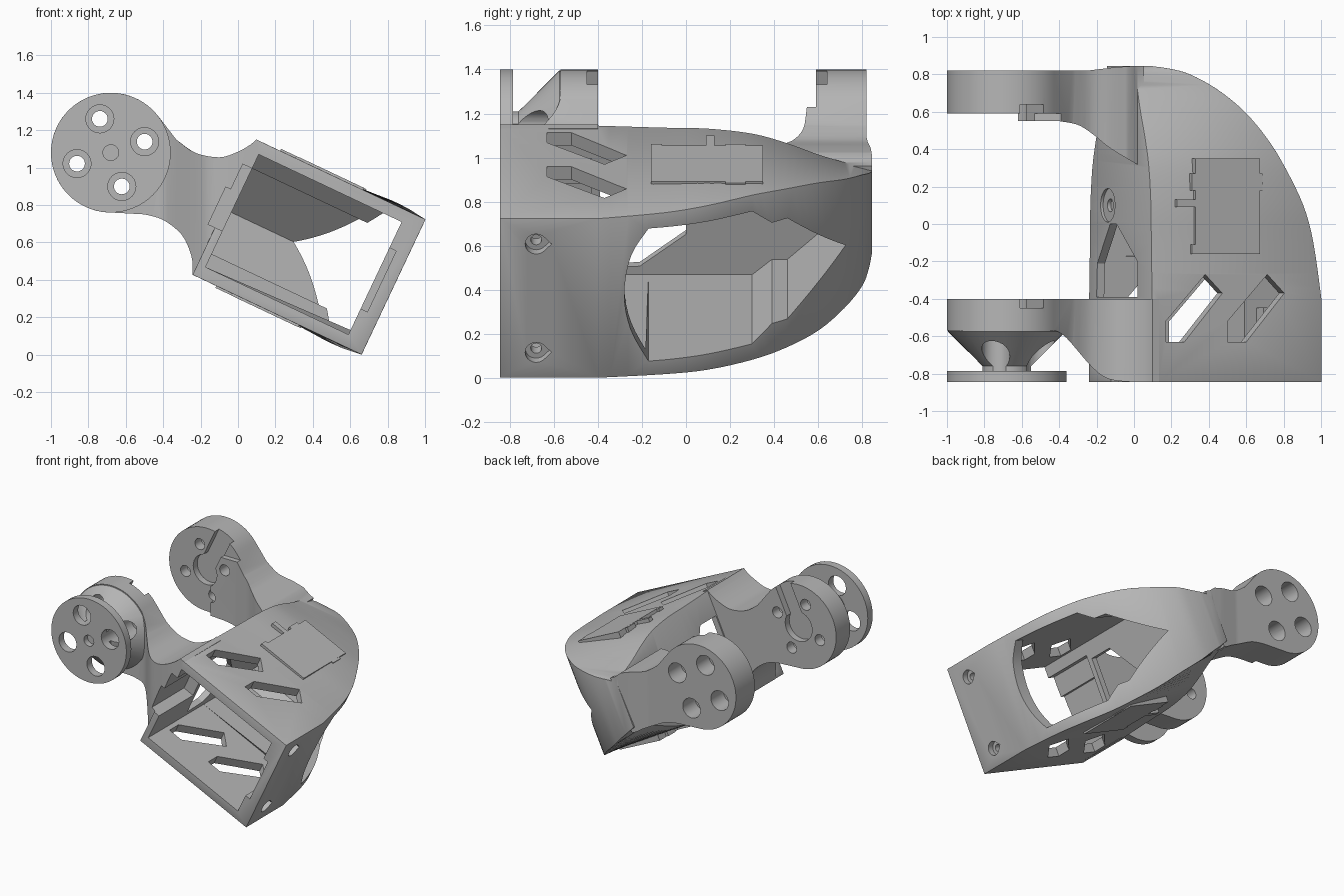
import bpy, bmesh
from math import sin, cos, radians
from mathutils import Vector

cube = bpy.data.objects.get("Cube")
if cube:
    bpy.data.objects.remove(cube)

grey = bpy.data.materials.new("printed_grey")
grey.use_nodes = True
grey.diffuse_color = (0.47, 0.47, 0.47, 1)
grey.node_tree.nodes["Principled BSDF"].inputs["Base Color"].default_value = (0.47, 0.47, 0.47, 1)


# Tilted sleeve frame: u runs across, y along, v through its height
def tilt(u, y, v):
    return Vector((0.38 + 0.904 * u + 0.427 * v, y, 0.575 - 0.427 * u + 0.904 * v))


def along_u(y, v, t):
    return tilt(t, y, v)


def along_v(u, y, t):
    return tilt(u, y, t)


def along_y(x, z, t):
    return Vector((x, t, z))


def along_z(x, y, t):
    return Vector((x, y, t))


def loft(name, rings):
    bm = bmesh.new()
    rows = [[bm.verts.new(p) for p in ring] for ring in rings]
    n = len(rows[0])
    for a, b in zip(rows, rows[1:]):
        for i in range(n):
            bm.faces.new((a[i], a[(i + 1) % n], b[(i + 1) % n], b[i]))
    bm.faces.new(rows[0][::-1])
    bm.faces.new(rows[-1])
    bmesh.ops.recalc_face_normals(bm, faces=bm.faces)
    mesh = bpy.data.meshes.new(name)
    bm.to_mesh(mesh)
    bm.free()
    mesh.materials.append(grey)
    obj = bpy.data.objects.new(name, mesh)
    bpy.context.collection.objects.link(obj)
    return obj


def prism(name, pts, axis, t0, t1):
    return loft(name, [[axis(a, b, t) for a, b in pts] for t in (t0, t1)])


def box(name, u0, u1, y0, y1, v0, v1):
    return prism(name, [(u0, y0), (u1, y0), (u1, y1), (u0, y1)], along_v, v0, v1)


def arc(ca, cb, r, start=0, end=360, n=32):
    full = end - start == 360
    steps = n if full else n + 1
    angles = [radians(start + (end - start) * i / n) for i in range(steps)]
    return [(ca + r * cos(t), cb + r * sin(t)) for t in angles]


def smooth(pts, steps=4):
    # Catmull-Rom curve through the points
    p = [Vector(q) for q in [pts[0]] + pts + [pts[-1]]]
    out = []
    for a, b, c, d in zip(p, p[1:], p[2:], p[3:]):
        for i in range(steps):
            t = i / steps
            out.append(0.5 * (2 * b + (c - a) * t + (2 * a - 5 * b + 4 * c - d) * t * t
                              + (3 * b - a - 3 * c + d) * t ** 3))
    return [tuple(q) for q in out] + [pts[-1]]


def apply(obj, mod):
    bpy.context.view_layer.objects.active = obj
    bpy.ops.object.modifier_apply(modifier=mod.name)


def combine(obj, other, operation):
    mod = obj.modifiers.new("combine", 'BOOLEAN')
    mod.operation = operation
    mod.solver = 'EXACT'
    mod.object = other
    apply(obj, mod)
    bpy.data.objects.remove(other)


def cut(obj, other):
    combine(obj, other, 'DIFFERENCE')


# Sleeve body, symmetric in v: y, right edge, left half height, right half height
sections = [(-0.845, 0.5, 0.4, 0.4)] + smooth([Vector(q) for q in (
    (-0.4, 0.5, 0.395, 0.4), (-0.1, 0.45, 0.385, 0.406), (0.1, 0.387, 0.38, 0.413),
    (0.3, 0.28, 0.355, 0.414), (0.45, 0.185, 0.31, 0.4), (0.6, 0.06, 0.25, 0.372),
    (0.72, -0.08, 0.21, 0.324), (0.8, -0.22, 0.185, 0.28), (0.83, -0.32, 0.175, 0.24),
    (0.845, -0.42, 0.17, 0.205))])
bracket = loft("bracket", [[tilt(-0.5, y, -hl), tilt(r, y, -hr), tilt(r, y, hr), tilt(-0.5, y, hl)]
                           for y, r, hl, hr in sections])
bevel = bracket.modifiers.new("soft_edges", 'BEVEL')
bevel.width, bevel.segments, bevel.angle_limit = 0.012, 2, radians(55)
apply(bracket, bevel)

# Hollow interior, and the stepped cavity that breaks out through the curved wall
cut(bracket, box("hollow", -0.455, 0.39, -0.9, -0.1, -0.333, 0.333))
cavity = smooth([(-0.17, 0.333), (-0.25, 0.2), (-0.28, 0.01), (-0.25, -0.17), (-0.17, -0.333)])
cavity += [(0.3, -0.333), (0.39, -0.256), (0.46, -0.256), (0.725, -0.01),
           (0.46, 0.25), (0.39, 0.25), (0.3, 0.333)]
cut(bracket, prism("cavity", cavity, along_u, -0.455, 0.7))

# Arms: side profile intersected with a plan profile
hub_x, hub_z, hub_r = -0.68, 1.08, 0.32


def arm(name, half, low, high, plan):
    inner = [tilt(u, 0, v) for u, v in ((-0.5, -half), (-0.46, -half), (-0.46, half), (-0.5, half))]
    side = (arc(hub_x, hub_z, hub_r, 38, 270, 48) + smooth(low)
            + [(p.x, p.z) for p in inner] + smooth(high))
    obj = prism(name, side, along_y, -0.95, 0.95)
    combine(obj, prism("plan", plan, along_z, 0, 1.6), 'INTERSECT')
    return obj


front_plan = ([(0.15, -0.4), (-1.05, -0.4), (-1.05, -0.57)]
              + smooth([(-0.42, -0.57), (-0.36, -0.61), (-0.22, -0.77), (-0.13, -0.83), (0, -0.845)])
              + [(0.15, -0.845)])
back_plan = ([(-0.62, 0.59), (-1.05, 0.59), (-1.05, 0.82), (-0.25, 0.82), (-0.1, 0.838), (0, 0.845),
              (0.15, 0.845), (0.15, 0.28)]
             + smooth([(0.05, 0.3), (-0.12, 0.4), (-0.22, 0.48), (-0.3, 0.53), (-0.4, 0.55)])
             + [(-0.62, 0.55)])
front_low = [(-0.5, 0.75), (-0.4, 0.72), (-0.3, 0.64), (-0.25, 0.53), (-0.242, 0.45)]
front_high = [(0.07, 1.125), (0.0, 1.085), (-0.1, 1.055), (-0.23, 1.08), (-0.33, 1.15)]
back_low = [(-0.5, 0.75), (-0.4, 0.73), (-0.3, 0.68), (-0.2, 0.625)]
back_high = [(-0.03, 1.02), (-0.12, 1.05), (-0.23, 1.08), (-0.33, 1.15)]
combine(bracket, arm("front_arm", 0.4, front_low, front_high, front_plan), 'UNION')
combine(bracket, arm("back_arm", 0.21, back_low, back_high, back_plan), 'UNION')

# Step on the inner face of the back hub
cut(bracket, prism("hub_step", [(-0.85, 1.23), (-0.3, 1.23), (-0.3, 1.5), (-0.85, 1.5)], along_y, 0.45, 0.59))

# Tapered standoff and end disc on the front arm
standoff = [(0.315, -0.56), (0.315, -0.575), (0.13, -0.76), (0.13, -0.79)]
combine(bracket, loft("standoff", [[along_y(x, z, y) for x, z in arc(hub_x, hub_z, r, n=48)]
                                   for r, y in standoff]), 'UNION')
combine(bracket, prism("end_disc", arc(hub_x, hub_z, hub_r, n=64), along_y, -0.845, -0.785), 'UNION')

# Bolt holes with counterbores through both hubs
for k in range(4):
    a = radians(18 + 90 * k)
    x, z = hub_x + 0.19 * cos(a), hub_z + 0.19 * sin(a)
    for r, y0, y1 in ((0.042, -0.95, 0.95), (0.075, -0.95, -0.48), (0.075, 0.67, 0.95)):
        cut(bracket, prism("bolt_hole", arc(x, z, r, n=24), along_y, y0, y1))

# Hub recess and cable slot on each inner face
ax, az = 0.427, 0.904
slot = [(hub_x + ax * d + az * s, hub_z + az * d - ax * s)
        for d, s in ((0, -0.07), (0.4, -0.07), (0.4, 0.07), (0, 0.07))]
for y0, y1 in ((-0.45, -0.38), (0.5, 0.64)):
    cut(bracket, prism("hub_recess", arc(hub_x, hub_z, 0.115), along_y, y0, y1))
    cut(bracket, prism("cable_slot", slot, along_y, y0, y1))
cut(bracket, prism("hub_pin_hole", arc(hub_x, hub_z, 0.042, n=24), along_y, -0.95, -0.8))

# Opening in the left wall, with stepped pocket in the neck
opening = [(-0.39, -0.3), (-0.21, -0.29), (0, -0.13), (0, -0.05), (-0.2, 0.21), (-0.39, 0.21)]
cut(bracket, prism("left_opening", opening, along_u, -0.6, -0.4))
cut(bracket, box("pocket", -0.54, -0.4, -0.9, -0.43, -0.12, 0.1))
cut(bracket, box("pocket_step", -0.51, -0.4, -0.9, -0.43, 0.05, 0.25))
cut(bracket, box("inner_groove", 0.35, 0.43, -0.9, -0.45, -0.18, 0.18))

# Slanted vents through top and bottom
for shift in (0, 0.365):
    vent = [(-0.42, -0.63), (-0.31, -0.63), (-0.085, -0.37), (-0.185, -0.27), (-0.42, -0.52)]
    cut(bracket, prism("vent", [(u + shift, y) for u, y in vent], along_v, -0.6, 0.6))

# Teardrop screw pockets on the right wall, round one on the left
for v in (-0.272, 0.272):
    teardrop = arc(-0.68, v, 0.05, 45, 315, 20) + [(-0.61, v)]
    cut(bracket, prism("screw_hole", arc(-0.68, v, 0.025, n=24), along_u, 0.3, 0.7))
    cut(bracket, prism("screw_head", teardrop, along_u, 0.455, 0.7))
cut(bracket, prism("left_screw_hole", arc(0.1, -0.16, 0.035, n=24), along_u, -0.6, -0.465))
cut(bracket, prism("left_screw_head", arc(0.1, -0.16, 0.09, n=24), along_u, -0.6, -0.485))

# Raised panels with tabs, top and bottom
parts = [bracket]
for side, name in ((1, "top_panel"), (-1, "bottom_panel")):
    for i, (u0, u1, y0, y1) in enumerate(((-0.25, 0.13, -0.16, 0.35), (-0.27, 0.145, 0.18, 0.27),
                                          (-0.36, -0.24, 0.09, 0.13), (-0.27, -0.2, -0.16, -0.11))):
        height = 0.412 - 0.001 * (i > 0)
        parts.append(box(name if i == 0 else name + "_tab", u0, u1, y0, y1, side * 0.36, side * height))

for obj in bpy.context.selected_objects:
    obj.select_set(False)
for obj in parts:
    obj.select_set(True)
bpy.context.view_layer.objects.active = bracket
bpy.ops.object.shade_smooth_by_angle(angle=radians(30))
